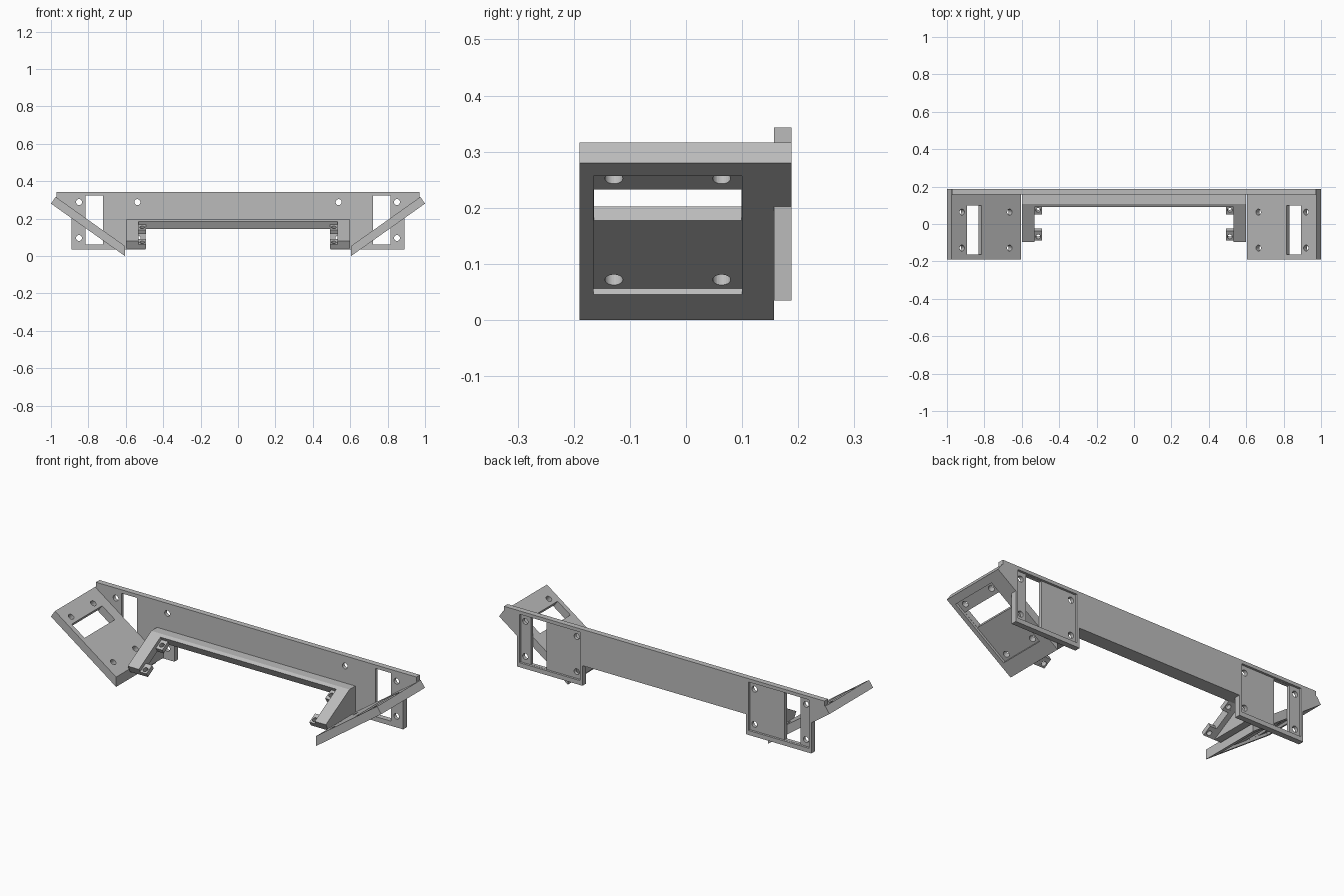
import bpy, bmesh
from math import atan2, cos, sin
from mathutils import Matrix, Vector

cube = bpy.data.objects.get("Cube")
if cube:
    bpy.data.objects.remove(cube, do_unlink=True)

grey = bpy.data.materials.new("plain_grey")
grey.use_nodes = True
grey.diffuse_color = (0.5, 0.5, 0.5, 1)
grey.node_tree.nodes["Principled BSDF"].inputs["Base Color"].default_value = (0.5, 0.5, 0.5, 1)


def add_object(name, bm):
    bmesh.ops.recalc_face_normals(bm, faces=bm.faces)
    mesh = bpy.data.meshes.new(name)
    bm.to_mesh(mesh)
    bm.free()
    mesh.materials.append(grey)
    obj = bpy.data.objects.new(name, mesh)
    bpy.context.scene.collection.objects.link(obj)
    return obj


def extrude(name, points, axis, start, end):
    """Extrude a 2D profile along x (points are y, z) or y (points are x, z)."""
    bm = bmesh.new()
    place = (lambda a, b: (start, a, b)) if axis == "x" else (lambda a, b: (a, start, b))
    face = bm.faces.new([bm.verts.new(place(a, b)) for a, b in points])
    step = Vector((end - start, 0, 0)) if axis == "x" else Vector((0, end - start, 0))
    moved = bmesh.ops.extrude_face_region(bm, geom=[face])["geom"]
    verts = [v for v in moved if isinstance(v, bmesh.types.BMVert)]
    bmesh.ops.translate(bm, verts=verts, vec=step)
    return add_object(name, bm)


def add_box(bm, frame, centre, size):
    m = frame @ Matrix.Translation(centre) @ Matrix.Diagonal((*size, 1))
    bmesh.ops.create_cube(bm, size=1, matrix=m)


def add_pin(bm, frame, u, v, radius, length):
    bmesh.ops.create_cone(bm, cap_ends=True, segments=24, radius1=radius, radius2=radius,
                          depth=length, matrix=frame @ Matrix.Translation((u, v, 0)))


def cut(obj, bm):
    """Subtract a temporary solid from obj."""
    tool = add_object("cutter", bm)
    tool.hide_render = True
    mod = obj.modifiers.new("cut", "BOOLEAN")
    mod.operation, mod.solver, mod.object = "DIFFERENCE", "EXACT", tool
    bpy.context.view_layer.update()
    result = bpy.data.meshes.new_from_object(
        obj.evaluated_get(bpy.context.evaluated_depsgraph_get()))
    obj.modifiers.clear()
    obj.data = result
    bpy.data.objects.remove(tool, do_unlink=True)


def frame_from(x_axis, z_axis, origin):
    x, z = Vector(x_axis).normalized(), Vector(z_axis).normalized()
    m = Matrix((x, z.cross(x), z)).transposed().to_4x4()
    m.translation = origin
    return m


def cut_mount(obj, frame):
    """Shallow recess, offset window and four screw holes."""
    bm = bmesh.new()
    add_box(bm, frame, (0, 0, 0), (0.365, 0.265, 0.024))
    cut(obj, bm)
    bm = bmesh.new()
    add_box(bm, frame, (0.0745, 0, 0), (0.095, 0.263, 0.2))
    for u in (-0.156, 0.156):
        for v in (-0.096, 0.096):
            add_pin(bm, frame, u, v, 0.016, 0.2)
    cut(obj, bm)


def mirror_copy(obj, name):
    bm = bmesh.new()
    bm.from_mesh(obj.data)
    bmesh.ops.scale(bm, vec=(-1, 1, 1), verts=bm.verts)
    return add_object(name, bm)


# Back plate with a hanging mount panel at each end
half = [(0.495, 0.145), (0.495, 0.035), (0.89, 0.035), (0.89, 0.202),
        (1.0, 0.28), (0.975, 0.316), (0.97, 0.316), (0.97, 0.343)]
plate = extrude("back_plate", half + [(-x, z) for x, z in reversed(half)], "y", 0.157, 0.188)
for side in (1, -1):
    cut_mount(plate, frame_from((side, 0, 0), (0, 1, 0), (side * 0.694, 0.188, 0.192)))

# Sloping side wings, recessed underneath
wing = extrude("left_wing", [(0.605, 0), (1.0, 0.28), (0.975, 0.316), (0.605, 0.054)],
               "y", -0.19, 0.157)
cut_mount(wing, frame_from((0.395, 0, 0.28), (0.28, 0, -0.395), (0.817, -0.0325, 0.152)))
mirror_copy(wing, "right_wing")

# Cross bar of the tilted cradle
extrude("cradle_bar", [(0.157, 0.145), (0.111, 0.145), (0.09, 0.185), (0.107, 0.195),
                       (0.157, 0.195)], "x", -0.6, 0.6)

# Cradle arms: sloping slab over an outer gusset
top = [(-0.075, 0.04), (-0.097, 0.08), (0.107, 0.195), (0.157, 0.195)]
arm = extrude("left_cradle_arm", top + [(0.157, 0.17)], "x", 0.532, 0.56)
mirror_copy(arm, "right_cradle_arm")
gusset = extrude("left_gusset", top + [(0.157, 0.04)], "x", 0.56, 0.6)
mirror_copy(gusset, "right_gusset")

# Recessed screw tabs on the inside of each arm
tilt = atan2(0.115, 0.204)
slope = frame_from((0, cos(tilt), sin(tilt)), (0, -sin(tilt), cos(tilt)), (0.5125, -0.097, 0.08))
for place, start, end, hole in (("front", 0, 0.057, 0.022), ("rear", 0.157, 0.23, 0.185)):
    bm = bmesh.new()
    add_box(bm, slope, ((start + end) / 2, 0, -0.033), (end - start, 0.039, 0.026))
    tab = add_object("left_" + place + "_tab", bm)
    bm = bmesh.new()
    add_pin(bm, slope, hole, 0, 0.013, 0.2)
    cut(tab, bm)
    mirror_copy(tab, "right_" + place + "_tab")
